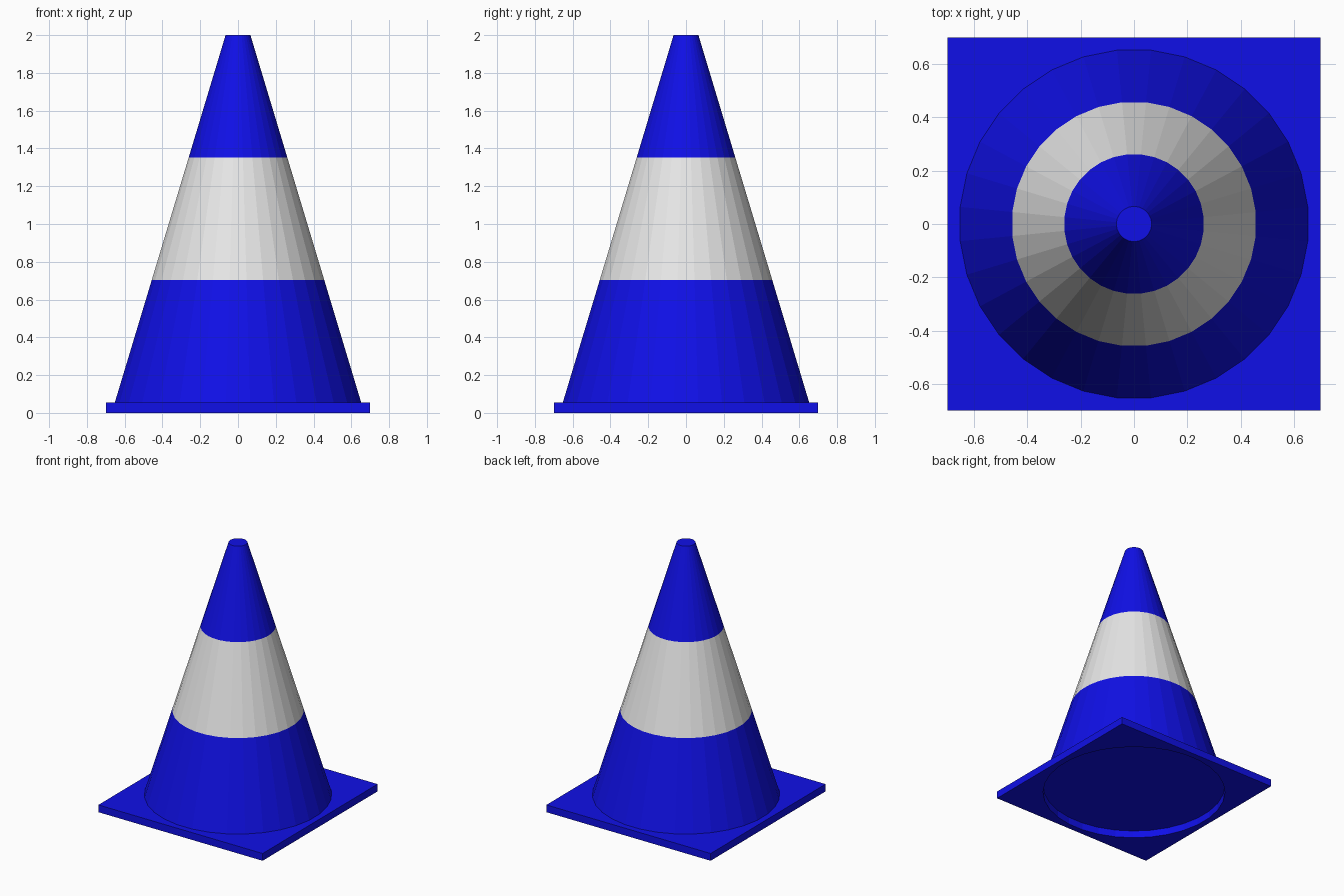
import bpy
import bmesh
import math

cube = bpy.data.objects.get("Cube")
if cube:
    bpy.data.objects.remove(cube, do_unlink=True)

SIDES = 32
PLATE_TOP = 0.056
HALF = 0.7
BASE_R, TOP_R = 0.655, 0.066


def material(name, color):
    mat = bpy.data.materials.new(name)
    mat.use_nodes = True
    mat.diffuse_color = color
    mat.node_tree.nodes["Principled BSDF"].inputs["Base Color"].default_value = color
    return mat


def finish(name, bm, mats):
    bmesh.ops.recalc_face_normals(bm, faces=bm.faces)
    mesh = bpy.data.meshes.new(name)
    bm.to_mesh(mesh)
    bm.free()
    for mat in mats:
        mesh.materials.append(mat)
    obj = bpy.data.objects.new(name, mesh)
    bpy.context.collection.objects.link(obj)
    return obj


def ring(bm, radius, z):
    angles = [2 * math.pi * (i + 0.5) / SIDES for i in range(SIDES)]
    return [bm.verts.new((radius * math.cos(a), radius * math.sin(a), z)) for a in angles]


def bridge(bm, lower, upper, index=0):
    count = len(lower)
    for i in range(count):
        j = (i + 1) % count
        face = bm.faces.new((lower[i], lower[j], upper[j], upper[i]))
        face.material_index = index


blue = material("cone blue", (0.005, 0.005, 0.8, 1))
white = material("stripe white", (0.8, 0.8, 0.8, 1))

# Tapered body in three equal bands, closed at both ends
bm = bmesh.new()
rings = []
for step in range(4):
    t = step / 3
    rings.append(ring(bm, BASE_R + (TOP_R - BASE_R) * t, PLATE_TOP + (2 - PLATE_TOP) * t))
for band in range(3):
    bridge(bm, rings[band], rings[band + 1], band % 2)
bm.faces.new(rings[0])
bm.faces.new(rings[3])
finish("cone_body", bm, [blue, white])

# Square base plate with a round opening under the body
bm = bmesh.new()
inner, outer = [], []
for z in (0, PLATE_TOP):
    hole = ring(bm, BASE_R, z)
    square = [bm.verts.new((HALF * x, HALF * y, z))
              for x, y in ((1, 1), (-1, 1), (-1, -1), (1, -1))]
    edges = []
    for loop in (hole, square):
        edges += [bm.edges.new((loop[i], loop[i - 1])) for i in range(len(loop))]
    bmesh.ops.triangle_fill(bm, use_beauty=True, edges=edges)
    inner.append(hole)
    outer.append(square)
bridge(bm, *inner)
bridge(bm, *outer)
finish("base_plate", bm, [blue])
